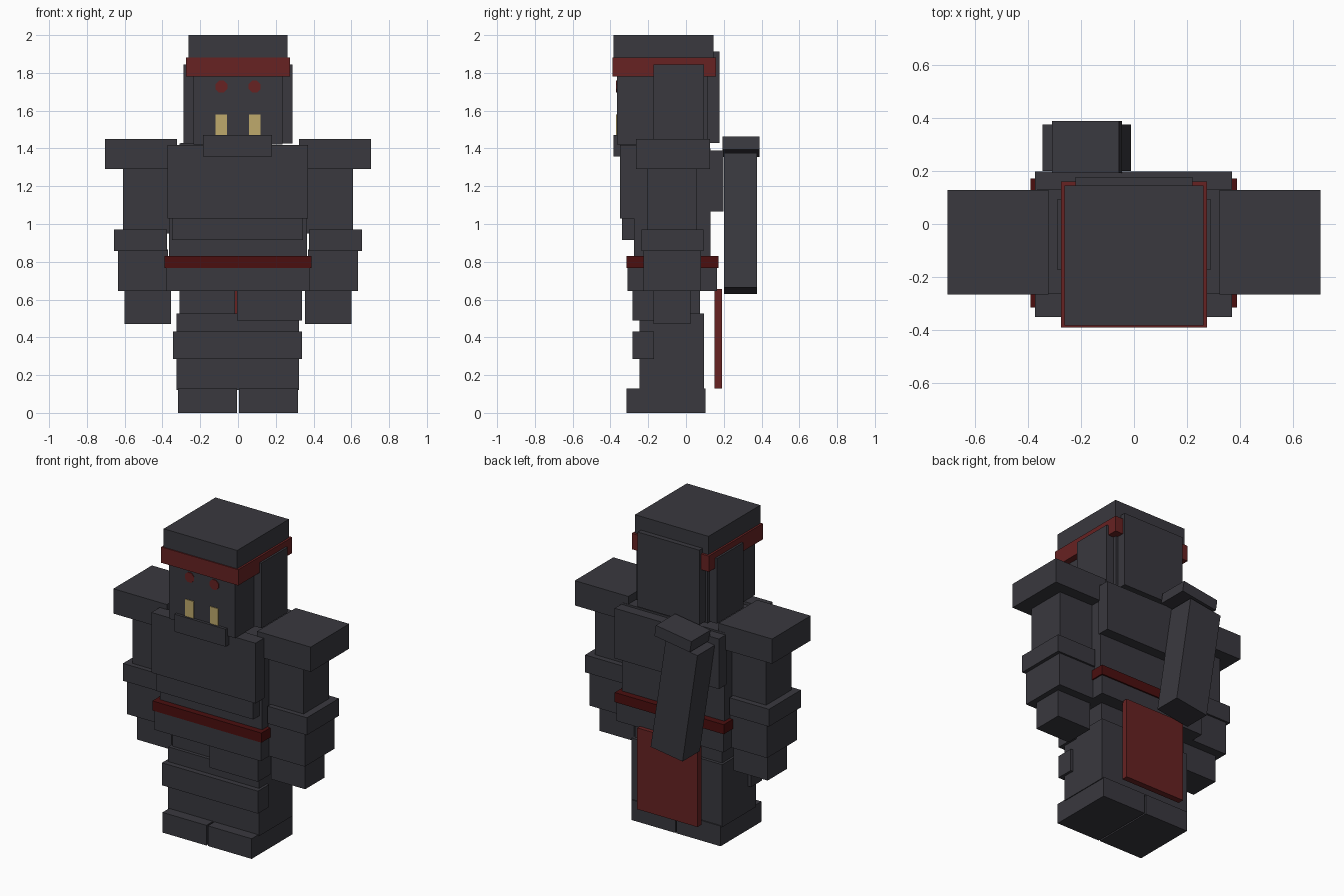
import bpy
import bmesh
import math
from mathutils import Matrix

cube = bpy.data.objects.get("Cube")
if cube:
    bpy.data.objects.remove(cube, do_unlink=True)


def material(name, r, g, b):
    m = bpy.data.materials.new(name)
    m.use_nodes = True
    m.diffuse_color = (r, g, b, 1)
    bsdf = next(n for n in m.node_tree.nodes if n.type == 'BSDF_PRINCIPLED')
    bsdf.inputs["Base Color"].default_value = (r, g, b, 1)
    return m


GREY = material("charcoal", 0.041, 0.040, 0.049)
RED = material("cloth red", 0.135, 0.016, 0.016)
DARK_RED = material("belt red", 0.070, 0.0045, 0.0045)
BONE = material("bone tan", 0.52, 0.40, 0.15)


def finish(name, bm, mat):
    mesh = bpy.data.meshes.new(name)
    bm.to_mesh(mesh)
    bm.free()
    mesh.materials.append(mat)
    ob = bpy.data.objects.new(name, mesh)
    bpy.context.collection.objects.link(ob)
    return ob


def box(name, x, y, z, mat=GREY, tilt=0.0):
    """Box from (min, max) ranges, optionally tilted about its own y axis."""
    bm = bmesh.new()
    bmesh.ops.create_cube(bm, size=1)
    size = [r[1] - r[0] for r in (x, y, z)]
    bmesh.ops.scale(bm, vec=size, verts=bm.verts)
    ob = finish(name, bm, mat)
    ob.location = [(r[0] + r[1]) / 2 for r in (x, y, z)]
    ob.rotation_euler.y = tilt
    return ob


def pair(name, x, y, z, mat=GREY):
    box("left_" + name, x, y, z, mat)
    box("right_" + name, (-x[1], -x[0]), y, z, mat)


# Head
box("head", (-0.235, 0.235), (-0.365, 0.115), (1.42, 1.80))
box("head_cap", (-0.262, 0.262), (-0.383, 0.145), (1.87, 2.0))
box("headband", (-0.275, 0.275), (-0.39, 0.16), (1.78, 1.882), RED)
box("head_back_plate", (-0.22, 0.22), (0.10, 0.178), (1.43, 1.912))
pair("ear_flap", (0.23, 0.288), (-0.173, 0.095), (1.425, 1.845))
box("chin_guard", (-0.185, 0.18), (-0.383, -0.25), (1.357, 1.47))

# Face details
pair("fang", (0.058, 0.118), (-0.370, -0.362), (1.45, 1.58), BONE)
for side, sx in (("left", 1), ("right", -1)):
    bm = bmesh.new()
    bmesh.ops.create_cone(bm, cap_ends=True, segments=8, radius1=0.034,
                          radius2=0.034, depth=0.008)
    turn = Matrix.Rotation(math.pi / 2, 4, 'X') @ Matrix.Rotation(math.pi / 8, 4, 'Z')
    bmesh.ops.transform(bm, matrix=turn, verts=bm.verts)
    eye = finish(side + "_eye", bm, RED)
    eye.location = (sx * 0.088, -0.366, 1.727)

# Torso
box("torso", (-0.365, 0.365), (-0.275, 0.13), (0.80, 1.40))
box("chest_plate", (-0.373, 0.37), (-0.35, -0.26), (1.03, 1.418))
box("abdomen_plate", (-0.35, 0.345), (-0.338, -0.26), (0.915, 1.035))
box("back_plate", (-0.373, 0.37), (0.12, 0.198), (1.065, 1.388))
box("belt", (-0.39, 0.388), (-0.315, 0.172), (0.768, 0.83), DARK_RED)
box("hips", (-0.38, 0.38), (-0.31, 0.163), (0.645, 0.775))

# Arms
pair("shoulder_guard", (0.322, 0.704), (-0.265, 0.128), (1.29, 1.45))
pair("upper_arm", (0.35, 0.61), (-0.203, 0.055), (0.95, 1.30))
pair("forearm_band", (0.375, 0.656), (-0.235, 0.092), (0.858, 0.97))
pair("gauntlet", (0.37, 0.634), (-0.225, 0.08), (0.645, 0.865))
pair("hand", (0.355, 0.60), (-0.172, 0.025), (0.47, 0.65))

# Legs
pair("thigh", (0.015, 0.31), (-0.225, 0.075), (0.50, 0.66))
box("left_thigh_guard", (-0.005, 0.34), (-0.282, -0.14), (0.49, 0.648))
box("lower_legs", (-0.325, 0.323), (-0.247, 0.095), (0.122, 0.525))
box("knee_guard", (-0.345, 0.34), (-0.282, -0.17), (0.285, 0.43))
pair("foot", (0.005, 0.318), (-0.315, 0.102), (0.0, 0.13))

# Hanging cloth at the back
box("back_cloth", (-0.215, 0.215), (0.15, 0.19), (0.13, 0.655), RED)

# Slanted sheath and its collar
TILT = math.radians(-8.5)
box("sheath", (-0.293, -0.063), (0.20, 0.376), (0.643, 1.362), GREY, TILT)
box("sheath_collar", (-0.306, -0.05), (0.192, 0.388), (1.374, 1.446), GREY, TILT)
